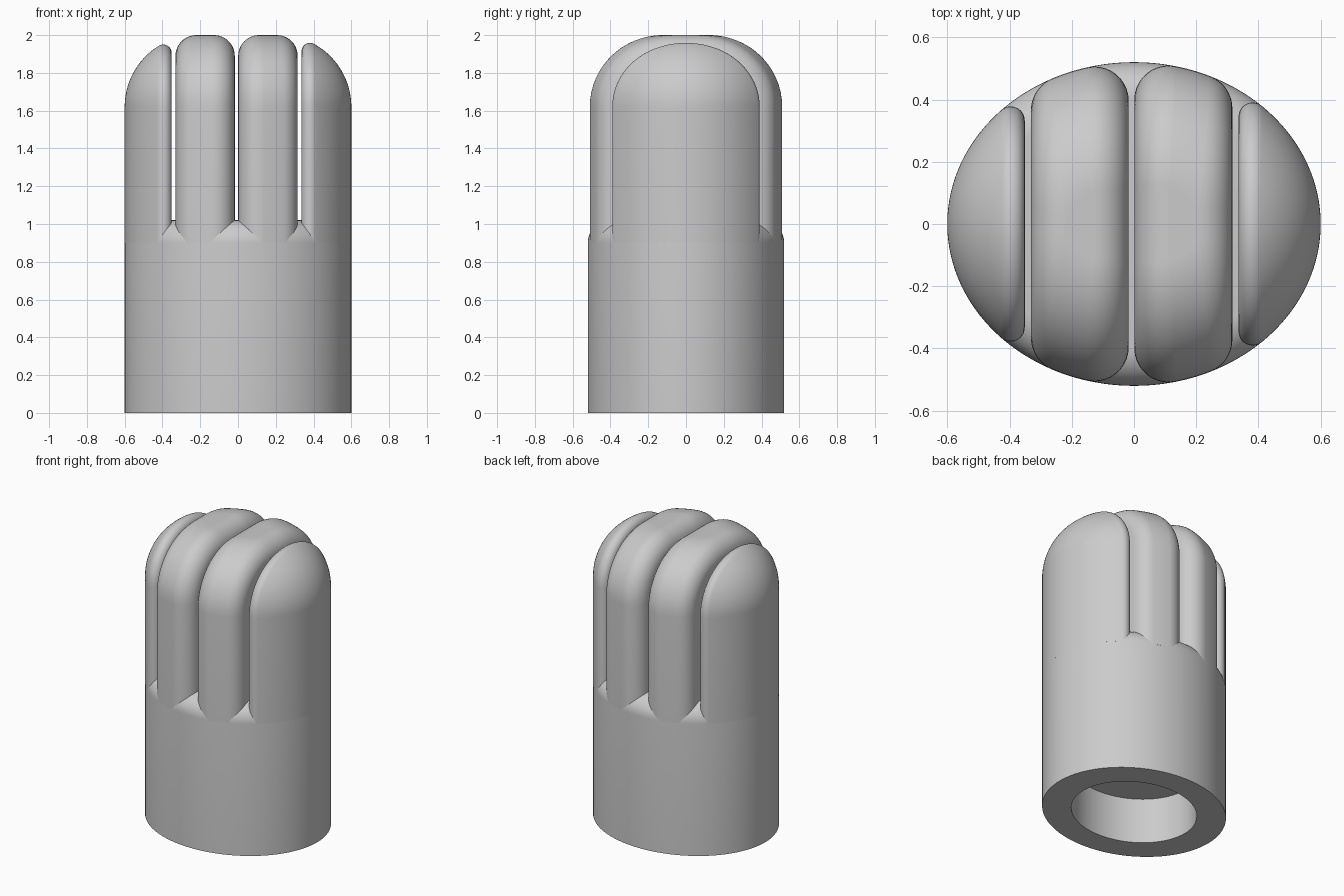
import bpy, bmesh
from math import sin, cos, acos, sqrt, pi, radians
from mathutils import Vector

if "Cube" in bpy.data.objects:
    bpy.data.objects.remove(bpy.data.objects["Cube"], do_unlink=True)

A, B = 0.6, 0.52            # half width and half depth of the oval body
TOP, DOME = 2.0, 0.38       # full height and rounding of the top edge
FLOOR, ROLL = 1.02, 0.12    # slot floor height and its rolled edge
SEAM = FLOOR - ROLL

grey = bpy.data.materials.new("plain_grey")
grey.use_nodes = True
grey.diffuse_color = (0.6, 0.6, 0.6, 1)
grey.node_tree.nodes["Principled BSDF"].inputs["Base Color"].default_value = (0.6, 0.6, 0.6, 1)


def finish(name, bm):
    bmesh.ops.remove_doubles(bm, verts=bm.verts, dist=1e-5)
    bmesh.ops.recalc_face_normals(bm, faces=bm.faces)
    mesh = bpy.data.meshes.new(name)
    bm.to_mesh(mesh)
    bm.free()
    mesh.materials.append(grey)
    obj = bpy.data.objects.new(name, mesh)
    bpy.context.collection.objects.link(obj)
    bpy.ops.object.select_all(action='DESELECT')
    obj.select_set(True)
    bpy.context.view_layer.objects.active = obj
    bpy.ops.object.shade_smooth_by_angle(angle=radians(30))


def arch(x, inset):
    """Points and normals of the inset body cut at x, front bottom to back bottom."""
    a, b, dome = A - inset, B - inset, DOME - inset
    spring = TOP - DOME
    reach = min(1, max(0, (a - abs(x)) / dome))
    top_angle = acos(1 - reach)
    half = []

    def add(angle, z):
        s = dome * (1 - cos(angle))
        ea, eb = a - s, b - s
        y = eb * sqrt(max(0, 1 - (x / ea) ** 2))
        flat = Vector((x / ea ** 2, -y / eb ** 2, 0)).normalized()
        half.append((Vector((x, -y, z)), flat * cos(angle) + Vector((0, 0, sin(angle)))))

    add(0, SEAM)
    for k in range(25):
        angle = top_angle * sin(k / 24 * pi / 2)
        add(angle, spring + dome * sin(angle))
    edge, normal = half[-1]
    for k in range(1, 5):
        half.append((Vector((x, edge.y * (1 - k / 4), edge.z)), normal))
    flip = Vector((1, -1, 1))
    return half + [(p * flip, n * flip) for p, n in reversed(half[:-1])]


def finger(name, x0, x1, radius):
    """Upright slice of the domed body with rolled edges beside the slots."""
    c0, c1 = x0 + radius, x1 - radius

    def rolled(xc, side):
        wall = Vector((side, 0, 0))
        line = arch(xc, radius)
        return [[p + radius * wall.slerp(n, k / 10) for p, n in line] for k in range(10)]

    columns = rolled(c0, -1) if x0 > -A else []
    for k in range(33):
        x = c0 + (c1 - c0) * (0.5 - 0.5 * cos(pi * k / 32))
        columns.append([p + radius * n for p, n in arch(x, radius)])
    if x1 < A:
        columns += reversed(rolled(c1, 1))

    bm = bmesh.new()
    grid = [[bm.verts.new(p) for p in col] for col in columns]
    count = len(grid[0])
    for left, right in zip(grid, grid[1:]):
        for j in range(count):
            k = (j + 1) % count
            bm.faces.new((left[j], right[j], right[k], left[k]))
    # Flat slot walls
    if x0 > -A:
        bm.faces.new(grid[0])
    if x1 < A:
        bm.faces.new(grid[-1])
    finish(name, bm)


# Lower body: oval sleeve with a rolled upper edge and a shallow socket beneath
rings = [(0.41, 0.355, 0.31), (0.41, 0.355, 0), (A, B, 0), (A, B, SEAM)]
for k in range(1, 13):
    t = k / 12 * pi / 2
    s = ROLL * (1 - cos(t))
    rings.append((A - s, B - s, SEAM + ROLL * sin(t)))
SIDES = 160
bm = bmesh.new()
loops = [[bm.verts.new((a * cos(2 * pi * i / SIDES), b * sin(2 * pi * i / SIDES), z))
          for i in range(SIDES)] for a, b, z in rings]
for low, high in zip(loops, loops[1:]):
    for i in range(SIDES):
        k = (i + 1) % SIDES
        bm.faces.new((low[i], low[k], high[k], high[i]))
bm.faces.new(loops[0])
bm.faces.new(loops[-1])
finish("lower_body", bm)

# Four fingers separated by three narrow slots
finger("outer_finger_right", -A, -0.351, 0.045)
finger("inner_finger_right", -0.331, -0.017, 0.11)
finger("inner_finger_left", 0.001, 0.316, 0.11)
finger("outer_finger_left", 0.336, A, 0.045)
